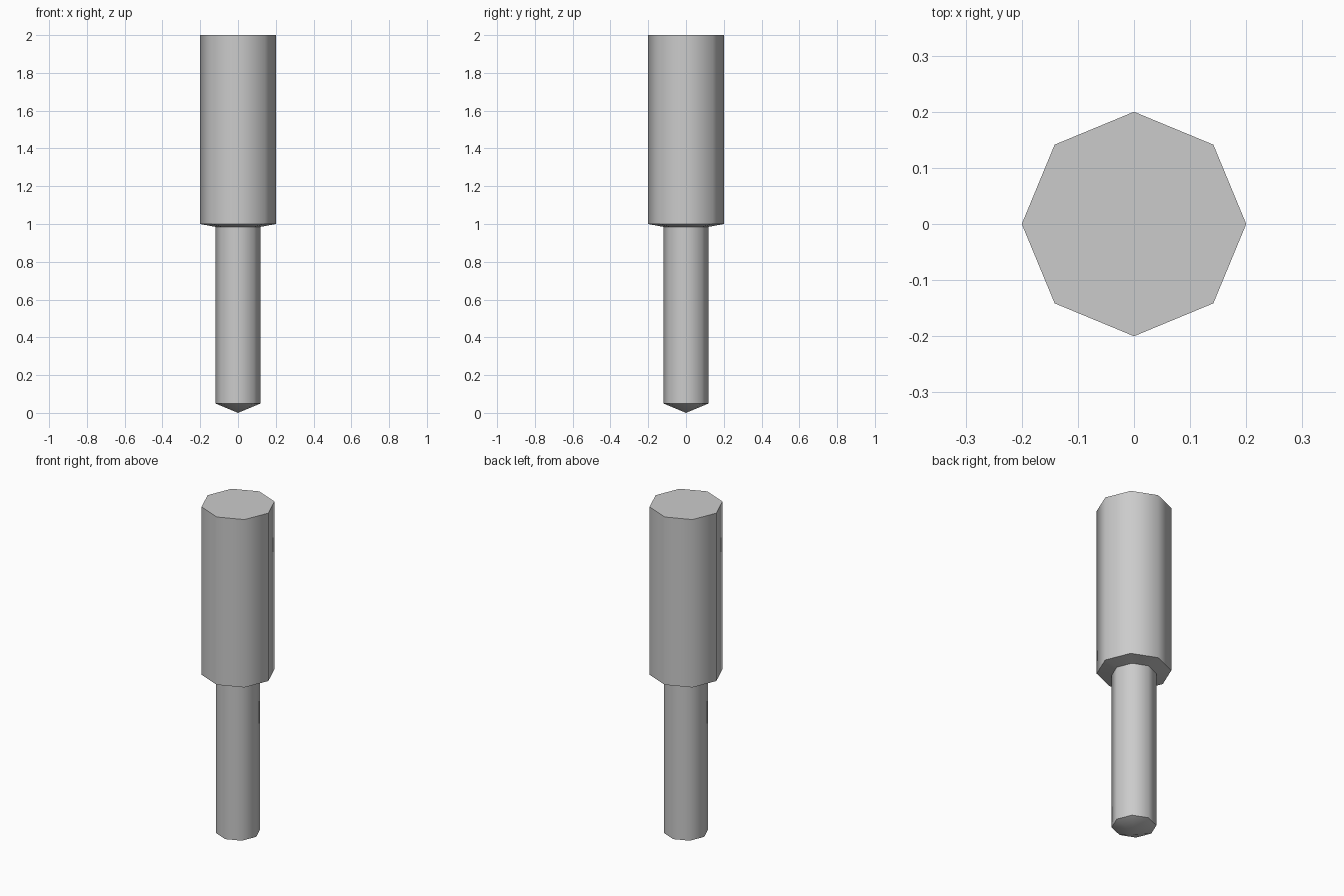
import bpy, bmesh, math

if "Cube" in bpy.data.objects:
    bpy.data.objects.remove(bpy.data.objects["Cube"])

SIDES = 8
# radius, height: tip rim, shank top, shoulder, head top
PROFILE = [(0.12, 0.05), (0.12, 0.985), (0.2, 1.0), (0.2, 2.0)]

bm = bmesh.new()

# Octagonal rings following the profile
rings = []
for r, z in PROFILE:
    rings.append([bm.verts.new((r * math.cos(2 * math.pi * i / SIDES),
                                r * math.sin(2 * math.pi * i / SIDES), z))
                  for i in range(SIDES)])

# Shank, shoulder and head walls
for low, high in zip(rings, rings[1:]):
    for i in range(SIDES):
        j = (i + 1) % SIDES
        bm.faces.new((low[i], low[j], high[j], high[i]))

# Pointed tip and flat top
tip = bm.verts.new((0, 0, 0))
for i in range(SIDES):
    bm.faces.new((tip, rings[0][(i + 1) % SIDES], rings[0][i]))
bm.faces.new(rings[-1])

mesh = bpy.data.meshes.new("stepped_pin")
bm.to_mesh(mesh)
bm.free()
pin = bpy.data.objects.new("stepped_pin", mesh)
bpy.context.collection.objects.link(pin)

# Round-looking sides with crisp rims
bpy.context.view_layer.objects.active = pin
pin.select_set(True)
bpy.ops.object.shade_smooth_by_angle(angle=math.radians(50))
